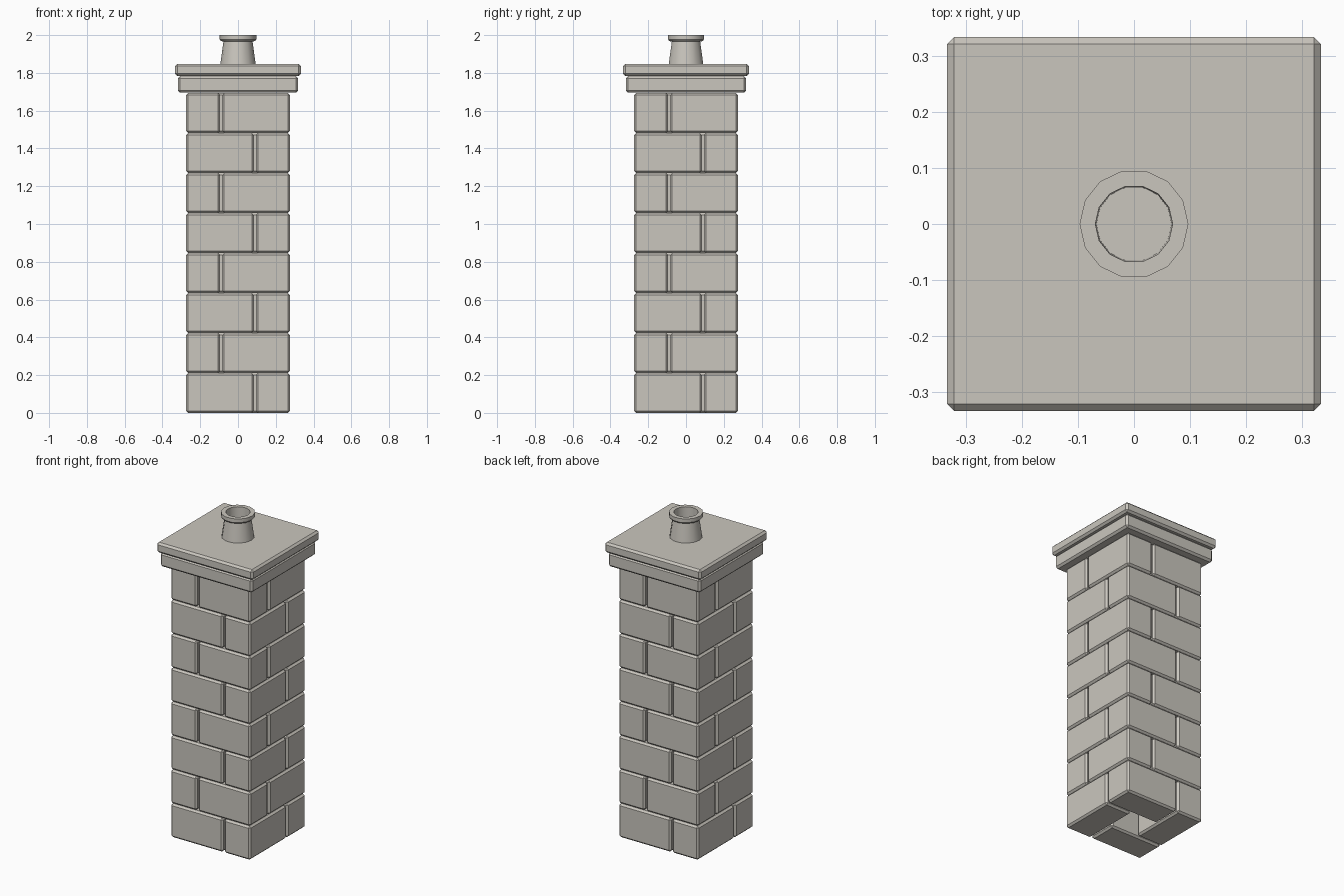
import bpy
import bmesh
import math
from mathutils import Matrix, Vector

default = bpy.data.objects.get("Cube")
if default:
    bpy.data.objects.remove(default, do_unlink=True)

# Single stone colour
stone = bpy.data.materials.new("warm_grey_stone")
stone.use_nodes = True
colour = (0.59, 0.565, 0.515, 1)
stone.diffuse_color = colour
stone.node_tree.nodes["Principled BSDF"].inputs["Base Color"].default_value = colour

HALF = 0.275      # half width of the stack
DEPTH = 0.181     # brick thickness
LENGTH = 0.36     # brick length
COURSES = 8
PITCH = 0.2118    # height of one course


def finish(name, bm):
    mesh = bpy.data.meshes.new(name)
    bmesh.ops.recalc_face_normals(bm, faces=bm.faces)
    bm.to_mesh(mesh)
    bm.free()
    mesh.materials.append(stone)
    obj = bpy.data.objects.new(name, mesh)
    bpy.context.collection.objects.link(obj)
    return obj


def bevelled_block(name, low, high, bevel, turn=0):
    """Chamfered box between two corners, turned about the z axis."""
    low, high = Vector(low), Vector(high)
    bm = bmesh.new()
    bmesh.ops.create_cube(bm, size=1)
    bmesh.ops.scale(bm, vec=high - low, verts=bm.verts)
    bmesh.ops.translate(bm, vec=(low + high) / 2, verts=bm.verts)
    bmesh.ops.bevel(bm, geom=bm.edges[:], offset=bevel, segments=1, affect='EDGES')
    bm.transform(Matrix.Rotation(turn, 4, 'Z'))
    return finish(name, bm)


# Brick courses: four bricks in a pinwheel, mirrored on every other course
for course in range(COURSES):
    z = course * PITCH
    start = -HALF if course % 2 == 0 else HALF - LENGTH
    for side in range(4):
        bevelled_block(f"brick_{course + 1}_{side + 1}",
                       (start, -HALF, z),
                       (start + LENGTH, -HALF + DEPTH, z + PITCH - 0.001),
                       0.011, side * math.pi / 2)

# Two stepped cap slabs
for name, half, bottom, top in (("lower_cap_slab", 0.318, 1.695, 1.783),
                                ("upper_cap_slab", 0.333, 1.784, 1.848)):
    bevelled_block(name, (-half, -half, bottom), (half, half, top), 0.012)

# Chimney pot: tapered hollow tube with a rim, spun from its profile
profile = [(0.094, 1.845), (0.077, 1.965), (0.091, 1.969), (0.097, 1.977),
           (0.097, 2.0), (0.069, 2.0), (0.067, 1.845)]
SIDES = 14
bm = bmesh.new()
rings = []
for radius, z in profile:
    angles = [2 * math.pi * i / SIDES for i in range(SIDES)]
    rings.append([bm.verts.new((radius * math.cos(a), radius * math.sin(a), z)) for a in angles])
for lower, upper in zip(rings, rings[1:] + rings[:1]):
    for i in range(SIDES):
        j = (i + 1) % SIDES
        bm.faces.new((lower[i], lower[j], upper[j], upper[i]))
pot = finish("chimney_pot", bm)
bpy.ops.object.select_all(action='DESELECT')
pot.select_set(True)
bpy.context.view_layer.objects.active = pot
bpy.ops.object.shade_smooth_by_angle(angle=math.radians(30))
